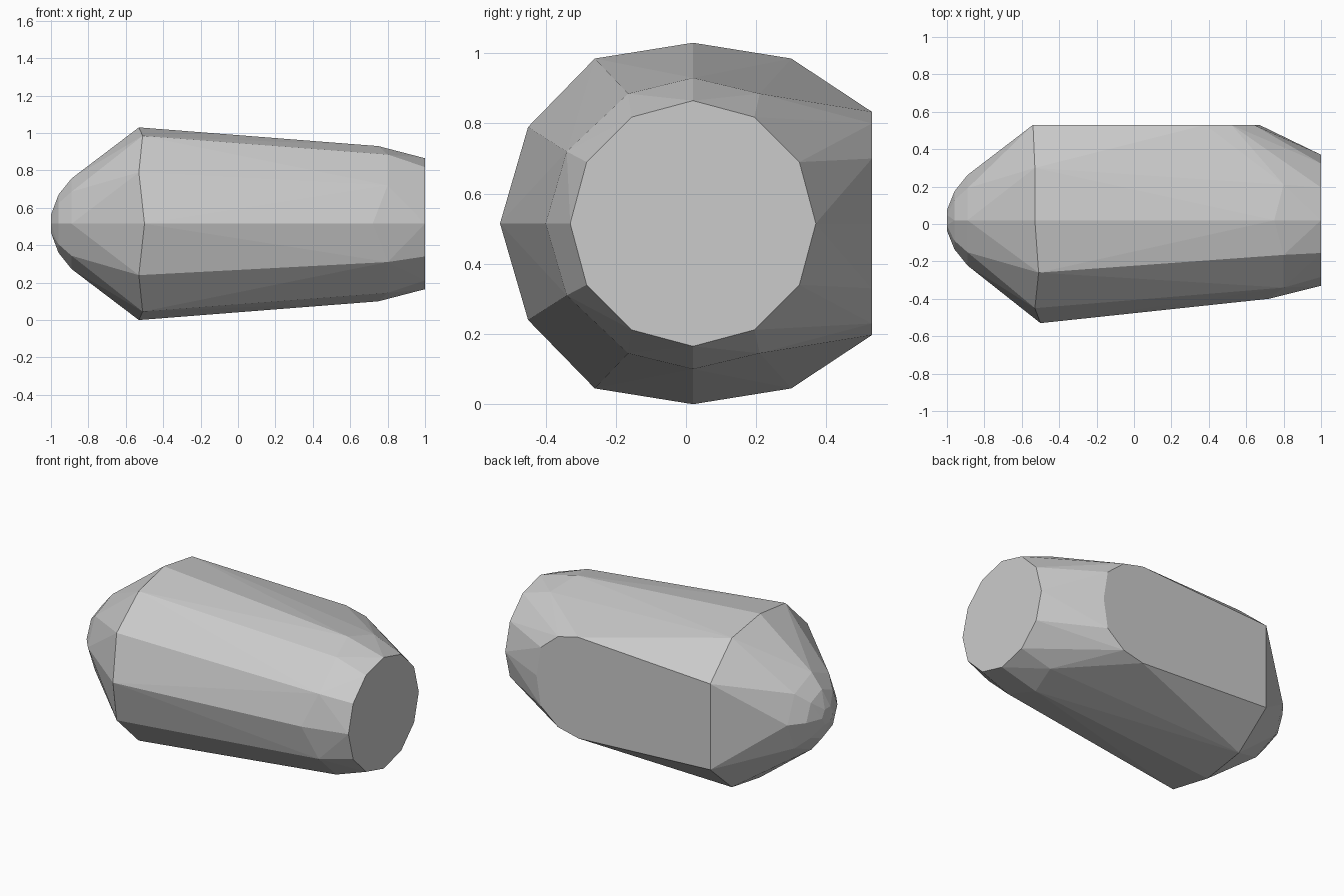
import bpy, bmesh, math

cube = bpy.data.objects.get("Cube")
if cube:
    bpy.data.objects.remove(cube, do_unlink=True)

AXIS_Y, AXIS_Z = 0.02, 0.515


def ring(x, radius, sides):
    """Regular ring of points around the long axis."""
    turn = 2 * math.pi / sides
    return [(x, AXIS_Y + radius * math.cos(i * turn),
             AXIS_Z + radius * math.sin(i * turn)) for i in range(sides)]


def mirrored(half):
    """Points given as x, y and height off the axis, repeated above and below."""
    return [(x, y, AXIS_Z + side * h) for x, y, h in half
            for side in ((1, -1) if h else (1,))]


# Flat end cap and rounded nose
points = ring(1, 0.35, 12)
points += ring(-0.89, 0.242, 8) + ring(-0.96, 0.155, 8) + ring(-1, 0.055, 6)

# Shoulder near the cap
points += mirrored([(0.8, 0.21, 0.37), (0.75, 0.02, 0.415), (0.8, -0.165, 0.37),
                    (0.8, -0.34, 0.205), (0.72, -0.4, 0)])

# Widest ring behind the nose
points += mirrored([(-0.53, 0.3, 0.47), (-0.53, 0.02, 0.515), (-0.51, -0.26, 0.47),
                    (-0.53, -0.45, 0.275), (-0.5, -0.53, 0)])

# Flat cut on the back
points += mirrored([(-0.54, 0.53, 0.27), (0.38, 0.53, 0.318), (0.52, 0.53, 0.285),
                    (0.64, 0.53, 0.185), (0.67, 0.53, 0)])

# Wrap the faceted body around the points
bm = bmesh.new()
for p in points:
    bm.verts.new(p)
bmesh.ops.convex_hull(bm, input=bm.verts)
loose = [v for v in bm.verts if not v.link_faces]
bmesh.ops.delete(bm, geom=loose, context="VERTS")
bmesh.ops.dissolve_limit(bm, angle_limit=math.radians(0.5),
                         verts=bm.verts, edges=bm.edges)
bmesh.ops.recalc_face_normals(bm, faces=bm.faces)

mesh = bpy.data.meshes.new("faceted_body")
bm.to_mesh(mesh)
bm.free()
body = bpy.data.objects.new("faceted_body", mesh)
bpy.context.collection.objects.link(body)

# Plain grey
grey = bpy.data.materials.new("plain_grey")
grey.use_nodes = True
colour = (0.6, 0.6, 0.6, 1)
grey.diffuse_color = colour
grey.node_tree.nodes["Principled BSDF"].inputs["Base Color"].default_value = colour
mesh.materials.append(grey)
